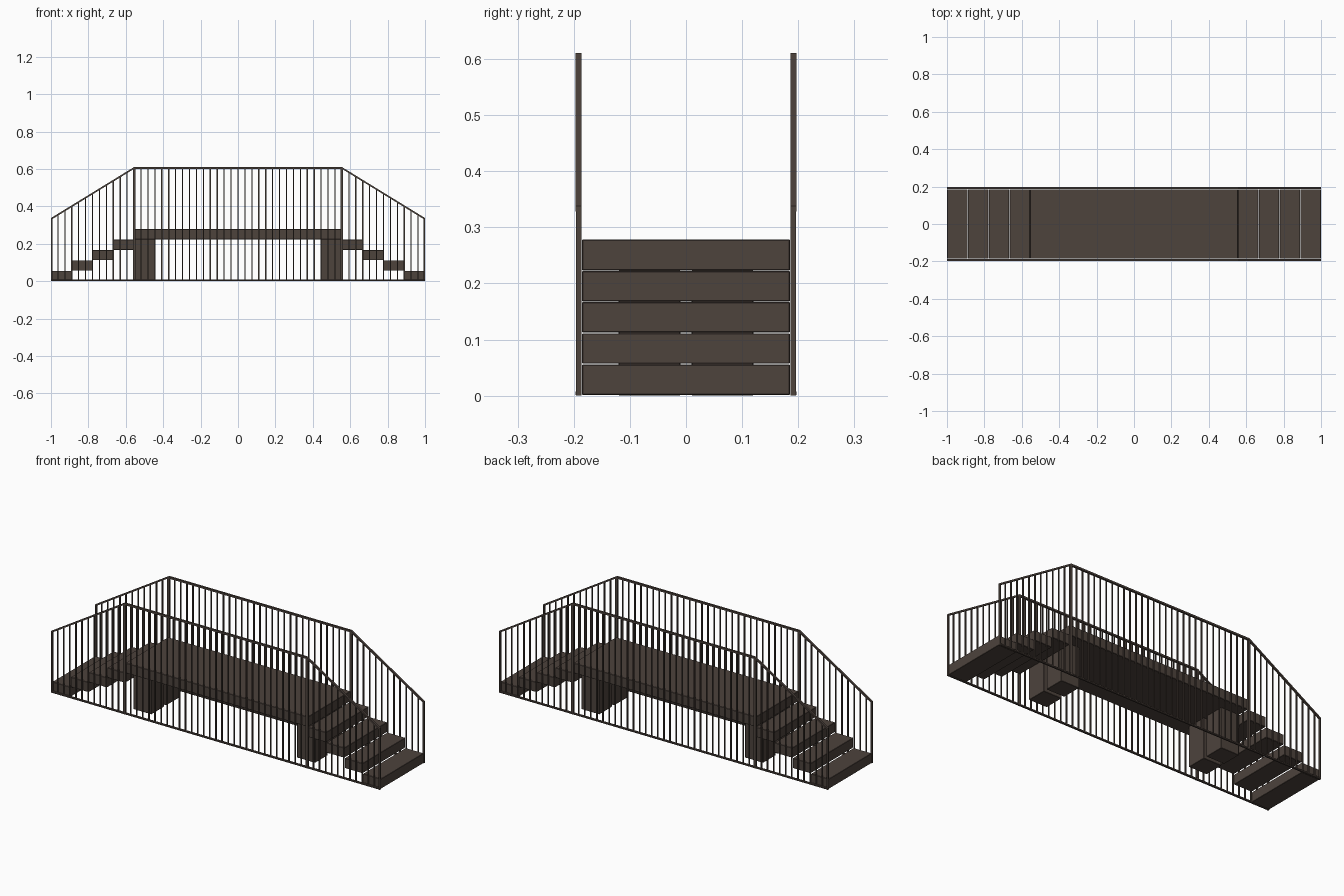
import bpy, bmesh
from mathutils import Vector

if "Cube" in bpy.data.objects:
    bpy.data.objects.remove(bpy.data.objects["Cube"])


def material(name, rgb):
    m = bpy.data.materials.new(name)
    m.diffuse_color = (*rgb, 1)
    m.use_nodes = True
    m.node_tree.nodes["Principled BSDF"].inputs["Base Color"].default_value = m.diffuse_color
    return m


WOOD = material("dark brown wood", (0.075, 0.056, 0.046))


def finish(name, bm, bevel=0.0):
    me = bpy.data.meshes.new(name)
    bmesh.ops.recalc_face_normals(bm, faces=bm.faces[:])
    bm.to_mesh(me)
    bm.free()
    me.materials.append(WOOD)
    ob = bpy.data.objects.new(name, me)
    bpy.context.collection.objects.link(ob)
    if bevel:
        mod = ob.modifiers.new("soft edges", "BEVEL")
        mod.width = bevel
        mod.segments = 1
    return ob


def add_box(bm, x0, x1, y0, y1, z0, z1):
    vs = bmesh.ops.create_cube(bm, size=1)["verts"]
    for v in vs:
        v.co = Vector(((x0, x1)[v.co.x > 0], (y0, y1)[v.co.y > 0], (z0, z1)[v.co.z > 0]))


def box(name, *dims):
    bm = bmesh.new()
    add_box(bm, *dims)
    return finish(name, bm, 0.0015)


HALF = 0.555                 # half length of the flat deck
END_Z, TOP_Z = 0.338, 0.611  # handrail heights
STEP = (1 - HALF) / 4
RISE = 0.0556
Y = 0.1855                   # half width of the walkway

# Deck
box("deck", -HALF, HALF, -Y, Y, 4 * RISE + 0.001, 5 * RISE)

for s, side in ((-1, "left"), (1, "right")):
    # Floating steps
    for i in range(4):
        a, b = 1 - (i + 1) * STEP + 0.001, 1 - i * STEP - 0.001
        x0, x1 = sorted((s * a, s * b))
        box(f"{side}_step_{i + 1}", x0, x1, -Y, Y, i * RISE + 0.0015, (i + 1) * RISE)
    # Paired pillars below the deck
    x0, x1 = sorted((s * 0.443, s * 0.553))
    for t, where in ((-1, "front"), (1, "back")):
        y0, y1 = sorted((t * 0.01, t * 0.12))
        box(f"{side}_{where}_pillar", x0, x1, y0, y1, 0, 4 * RISE + 0.001)


def rail_height(x):
    x = abs(x)
    return TOP_Z if x <= HALF else TOP_Z + (END_Z - TOP_Z) * (x - HALF) / (1 - HALF)


# Railings: handrail, base rail, balusters and posts
for t, where in ((-1, "front"), (1, "back")):
    y0, y1 = sorted((t * 0.186, t * 0.1965))
    bm = bmesh.new()
    pts = [(-1, END_Z), (-HALF, TOP_Z), (HALF, TOP_Z), (1, END_Z)]
    rings = [[bm.verts.new((x, y, z - d)) for y, d in ((y0, 0), (y1, 0), (y1, 0.01), (y0, 0.01))]
             for x, z in pts]
    for a, b in zip(rings, rings[1:]):
        for k in range(4):
            bm.faces.new((a[k], a[(k + 1) % 4], b[(k + 1) % 4], b[k]))
    bm.faces.new(rings[0])
    bm.faces.new(rings[-1])
    finish(f"{where}_handrail", bm)

    box(f"{where}_base_rail", -1, 1, y0, y1, 0, 0.009)

    bm = bmesh.new()
    yc = (y0 + y1) / 2
    for i in range(1, 54):
        x = -1 + i * 2 / 54
        if abs(abs(x) - HALF) < 0.01:
            continue
        add_box(bm, x - 0.003, x + 0.003, yc - 0.003, yc + 0.003, 0.004, rail_height(x) - 0.006)
    finish(f"{where}_balusters", bm)

    bm = bmesh.new()
    for x, w in ((-0.9965, 0.0035), (-HALF, 0.007), (HALF, 0.007), (0.9965, 0.0035)):
        add_box(bm, x - w, x + w, y0 + 0.0005, y1 - 0.0005, 0, rail_height(x) - 0.005)
    finish(f"{where}_posts", bm)
